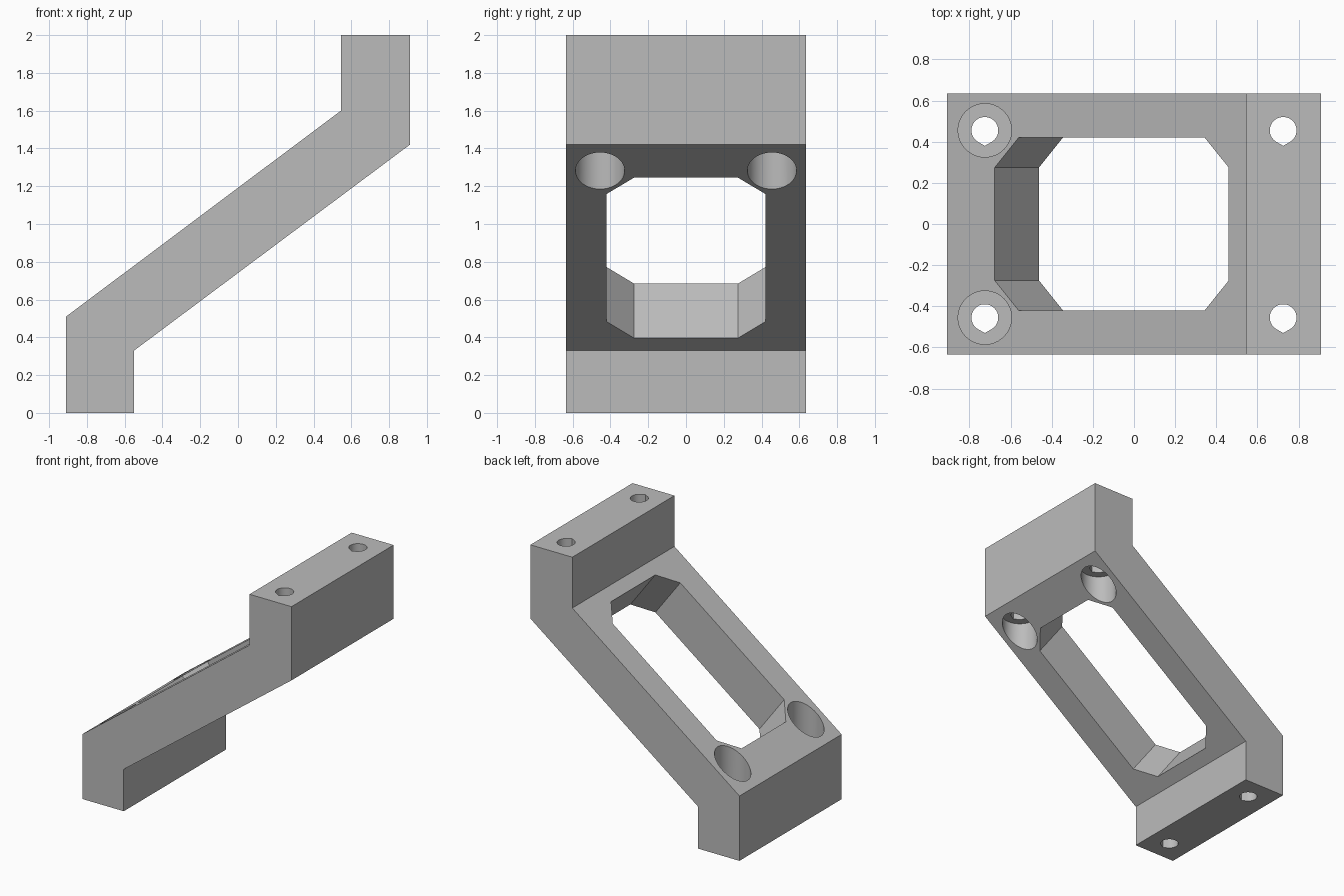
import bpy, bmesh, math
from mathutils import Vector

if "Cube" in bpy.data.objects:
    bpy.data.objects.remove(bpy.data.objects["Cube"])

HALF_W = 0.635                       # half width of the bracket
SLOPE = math.atan2(1.09, 1.46)       # incline of the middle web


def prism(name, points, direction):
    """Solid made by pushing a flat outline along a direction."""
    bm = bmesh.new()
    face = bm.faces.new([bm.verts.new(p) for p in points])
    ext = bmesh.ops.extrude_face_region(bm, geom=[face])
    moved = [g for g in ext["geom"] if isinstance(g, bmesh.types.BMVert)]
    bmesh.ops.translate(bm, verts=moved, vec=direction)
    bmesh.ops.recalc_face_normals(bm, faces=bm.faces)
    mesh = bpy.data.meshes.new(name)
    bm.to_mesh(mesh)
    bm.free()
    obj = bpy.data.objects.new(name, mesh)
    bpy.context.collection.objects.link(obj)
    return obj


def cut(body, cutter):
    """Subtract the cutter from the body, then remove it."""
    cutter.hide_render = True
    mod = body.modifiers.new("cut", "BOOLEAN")
    mod.operation = "DIFFERENCE"
    mod.solver = "EXACT"
    mod.object = cutter
    bpy.context.view_layer.objects.active = body
    bpy.ops.object.modifier_apply(modifier=mod.name)
    bpy.data.objects.remove(cutter, do_unlink=True)


def circle(x, y, z, r, steps=48):
    return [(x + r * math.cos(2 * math.pi * i / steps),
             y + r * math.sin(2 * math.pi * i / steps), z) for i in range(steps)]


def teardrop(x, y, z, r):
    """Round outline with a shallow point towards -y."""
    arc = [math.radians(-60 + 300 * i / 40) for i in range(41)]
    pts = [(x + r * math.cos(a), y + r * math.sin(a), z) for a in arc]
    return pts + [(x, y - r / math.cos(math.radians(30)), z)]


# Offset bracket body: foot, inclined web and upper block
profile = [(-0.91, 0), (-0.55, 0), (-0.55, 0.33), (0.91, 1.42),
           (0.91, 2), (0.545, 2), (0.545, 1.6), (-0.91, 0.51)]
body = prism("bracket_body", [(x, -HALF_W, z) for x, z in profile],
             (0, 2 * HALF_W, 0))

# Chamfered window cut square to the web
along = Vector((math.cos(SLOPE), 0, math.sin(SLOPE)))
normal = Vector((-math.sin(SLOPE), 0, math.cos(SLOPE)))
centre = Vector((0, 0, 0.965))
octagon = [(0.71, -0.275), (0.71, 0.275), (0.565, 0.42), (-0.565, 0.42),
           (-0.71, 0.275), (-0.71, -0.275), (-0.565, -0.42), (0.565, -0.42)]
cut(body, prism("window_cutter",
                [centre + along * u + Vector((0, v, 0)) - normal * 0.25
                 for u, v in octagon], normal * 0.5))

# Screw holes with counterbores opening on the web
for y in (-0.455, 0.455):
    for x, z0, z1 in ((-0.725, 0.33, 0.85), (0.725, 1.05, 1.42)):
        cut(body, prism("counterbore_cutter", circle(x, y, z0, 0.13),
                        (0, 0, z1 - z0)))
        cut(body, prism("screw_hole_cutter", teardrop(x, y, -0.1, 0.065),
                        (0, 0, 2.2)))

# Single grey finish, smooth bores and sharp edges
grey = bpy.data.materials.new("plain grey")
grey.diffuse_color = (0.5, 0.5, 0.5, 1)
grey.use_nodes = True
grey.node_tree.nodes["Principled BSDF"].inputs["Base Color"].default_value = grey.diffuse_color
body.data.materials.clear()
body.data.materials.append(grey)
for p in body.data.polygons:
    p.material_index = 0
bpy.ops.object.select_all(action="DESELECT")
body.select_set(True)
bpy.context.view_layer.objects.active = body
bpy.ops.object.shade_smooth_by_angle(angle=math.radians(25))
